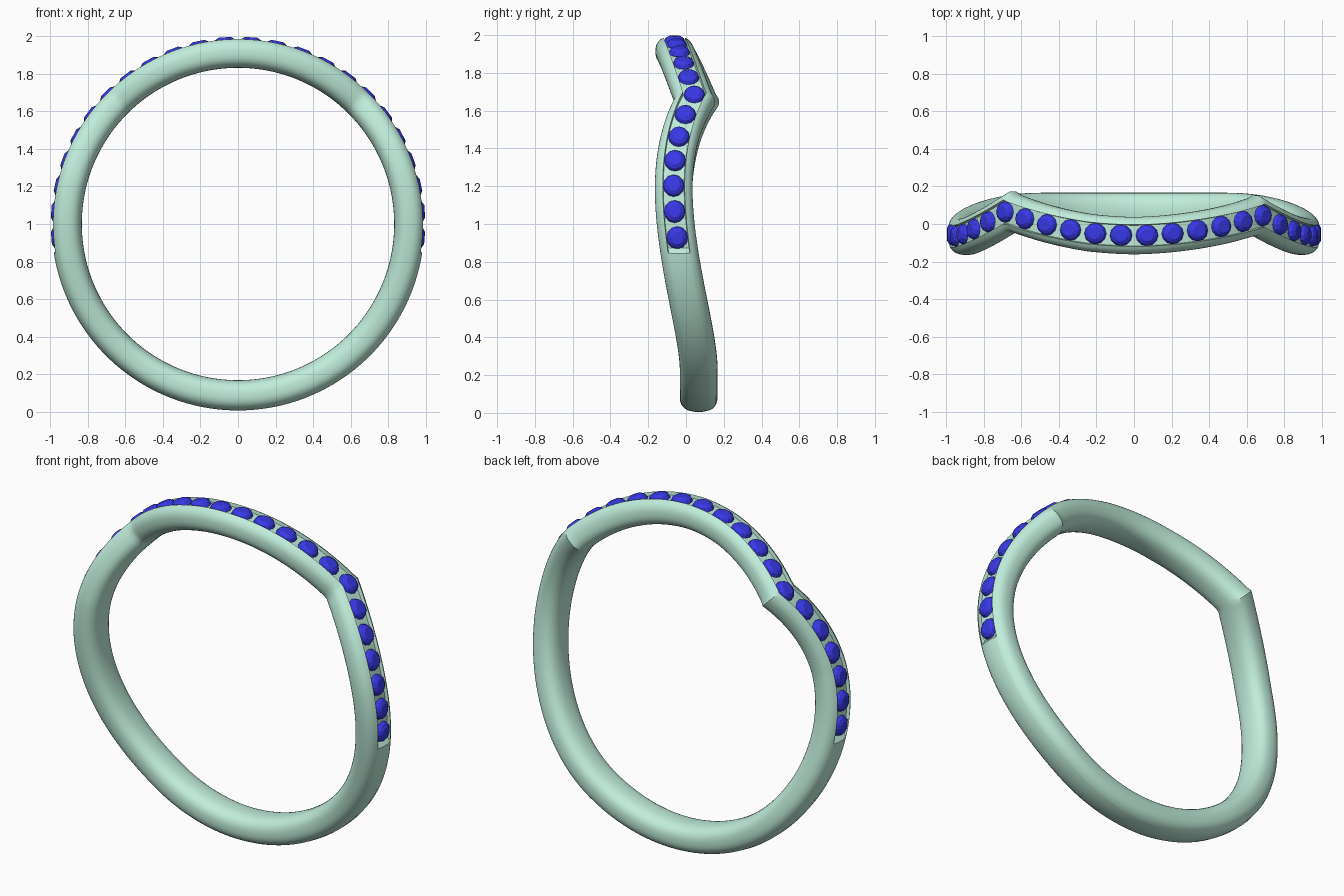
import bpy, bmesh, math
from mathutils import Vector

if "Cube" in bpy.data.objects:
    bpy.data.objects.remove(bpy.data.objects["Cube"])

CZ = 1.0                 # ring centre height
HW, HR, RC = 0.1, 0.081, 0.914   # band half width, half thickness, mid radius
N = 2.5                  # roundness of the band section
CHANNEL_END = 98


def material(name, col):
    m = bpy.data.materials.new(name)
    m.diffuse_color = (*col, 1)
    m.use_nodes = True
    m.node_tree.nodes["Principled BSDF"].inputs["Base Color"].default_value = m.diffuse_color
    return m


def wave(deg):
    """Sideways (y) offset of the band, deg measured from the top."""
    t = abs(deg)
    if t <= 45:
        y = -0.062 + 0.107 * (t / 45) ** 1.75
    elif t <= 78:
        y = -0.065 + 0.11 * ((78 - t) / 33) ** 2
    else:
        s = min(1, (t - 78) / 102 / 0.68)
        y = -0.065 + 0.132 * s * s * (3 - 2 * s)
    if deg < 0:          # left peak is a little higher
        y += 0.02 * max(0, 1 - abs(t - 45) / 30)
    return y


def stretch(deg):
    """Widening of the section where the band runs at a slant."""
    d = 0.5
    k = RC * math.radians(d)
    a = abs(wave(deg + d) - wave(deg)) / k
    b = abs(wave(deg) - wave(deg - d)) / k
    return math.sqrt(1 + max(a, b) ** 2)


def place(deg, y, r):
    a = math.radians(deg)
    return Vector((r * math.sin(a), y, CZ + r * math.cos(a)))


def top_height(w):
    return RC + HR * (1 - abs(w / HW) ** N) ** (1 / N)


def section(grooved):
    pts = []
    rim = 0.058
    # rounded body, from one rim round the inside to the other
    p0 = math.asin((rim / HW) ** (N / 2))
    for i in range(29):
        p = p0 + (2 * math.pi - 2 * p0) * i / 28
        s, c = math.sin(p), math.cos(p)
        pts.append((HW * math.copysign(abs(s) ** (2 / N), s),
                    RC + HR * math.copysign(abs(c) ** (2 / N), c)))
    # stone channel floor, or plain crown
    for w in (-0.055, -0.02, 0.02, 0.055):
        pts.append((w, 0.966 if grooved else top_height(w)))
    return pts


def make_object(name, bm, mat):
    bmesh.ops.recalc_face_normals(bm, faces=bm.faces)
    me = bpy.data.meshes.new(name)
    bm.to_mesh(me)
    bm.free()
    me.materials.append(mat)
    ob = bpy.data.objects.new(name, me)
    bpy.context.collection.objects.link(ob)
    return ob


# wavy band with a channel over the upper half
bm = bmesh.new()
rings = []
for i in range(240):
    deg = -180 + i * 1.5
    k, y0 = stretch(deg), wave(deg)
    rings.append([bm.verts.new(place(deg, y0 + w * k, r))
                  for w, r in section(abs(deg) < CHANNEL_END)])
for i, a in enumerate(rings):
    b = rings[(i + 1) % len(rings)]
    for j in range(len(a)):
        n = (j + 1) % len(a)
        bm.faces.new((a[j], a[n], b[n], b[j]))
band = make_object("band", bm, material("green_metal", (0.53, 0.85, 0.71)))
bpy.context.view_layer.objects.active = band
band.select_set(True)
bpy.ops.object.shade_smooth_by_angle(angle=math.radians(30))

# row of faceted stones set in the channel
blue = material("blue_stone", (0.04, 0.04, 0.8))
STEP, SIDES = 8.2, 12
for g in range(24):
    deg = (g - 11.5) * STEP
    mid = place(deg, wave(deg), 0)
    a = math.radians(deg)
    out = Vector((math.sin(a), 0, math.cos(a)))
    along = Vector((math.cos(a), 0, -math.sin(a)))
    side = Vector((0, 1, 0))
    bm = bmesh.new()
    loops = []
    for rad, h in ((0.02, 0.935), (0.06, 0.967), (0.052, 0.986), (0.033, 0.998)):
        loops.append([bm.verts.new(
            mid + out * h
            + along * rad * math.cos(2 * math.pi * q / SIDES)
            + side * rad * 0.95 * math.sin(2 * math.pi * q / SIDES))
            for q in range(SIDES)])
    for lo, hi in zip(loops, loops[1:]):
        for q in range(SIDES):
            n = (q + 1) % SIDES
            bm.faces.new((lo[q], lo[n], hi[n], hi[q]))
    bm.faces.new(loops[0])
    bm.faces.new(loops[-1])
    make_object(f"stone_{g + 1}", bm, blue)
